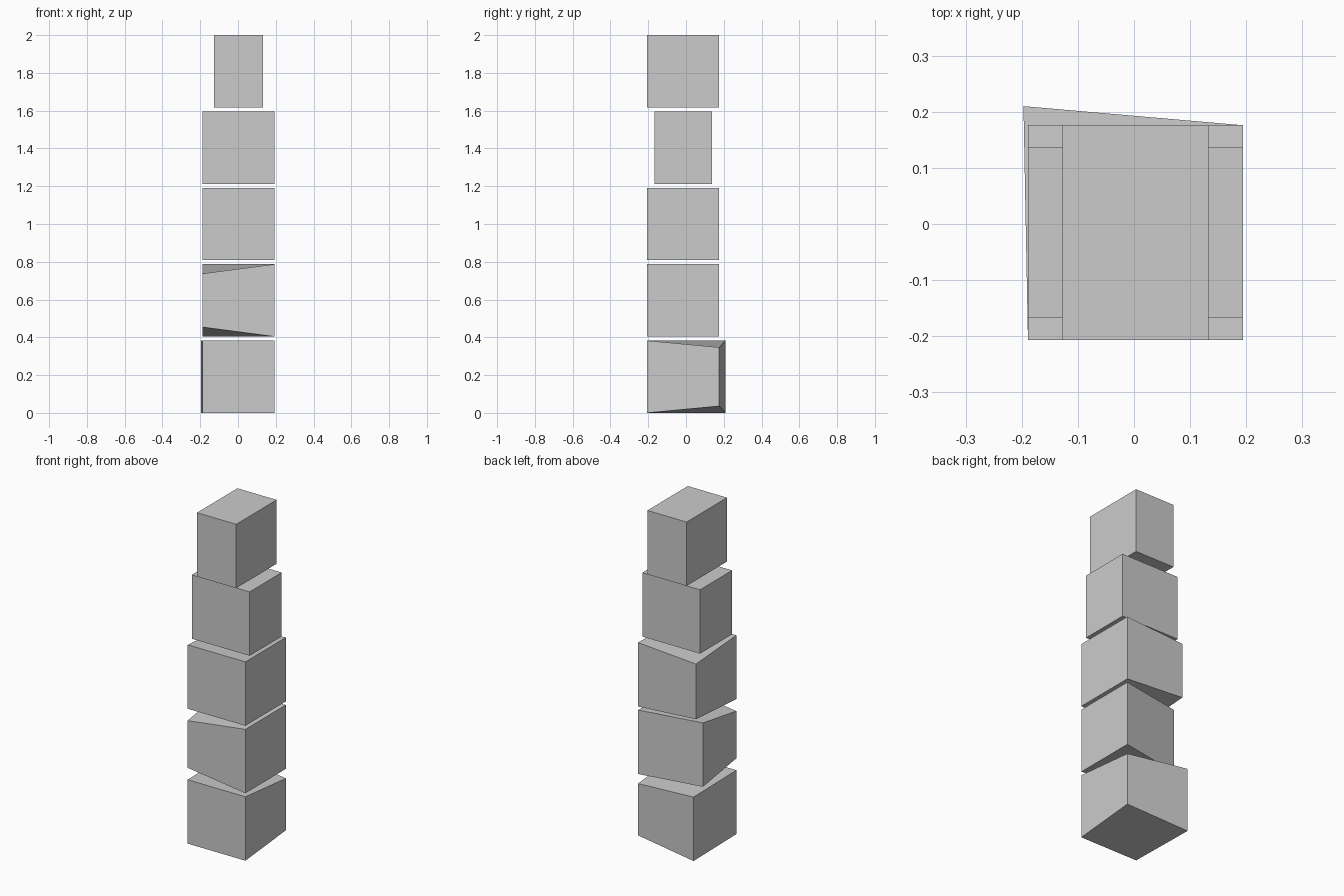
import bpy
import bmesh
from mathutils import Vector

if "Cube" in bpy.data.objects:
    bpy.data.objects.remove(bpy.data.objects["Cube"])

SIDE = 0.383       # block height
PITCH = 0.40425    # vertical spacing, leaves a thin gap between blocks
X = (-0.189, 0.194)
Y = (-0.207, 0.176)


def block(name, level, x=X, y=Y, upright_edits=None):
    """Box block; upright_edits maps an upright edge (right?, back?) to
    (dx, dy, inset), moving that edge and shortening it at both ends."""
    edits = upright_edits or {}
    z0 = level * PITCH
    centre = Vector(((x[0] + x[1]) / 2, (y[0] + y[1]) / 2, z0 + SIDE / 2))
    size = Vector((x[1] - x[0], y[1] - y[0], SIDE))
    bm = bmesh.new()
    bmesh.ops.create_cube(bm, size=1)
    for v in bm.verts:
        right, back, top = (c > 0 for c in v.co)
        dx, dy, inset = edits.get((right, back), (0, 0, 0))
        v.co = centre + v.co * size + Vector((dx, dy, -inset if top else inset))
    mesh = bpy.data.meshes.new(name)
    bm.to_mesh(mesh)
    bm.free()
    obj = bpy.data.objects.new(name, mesh)
    bpy.context.collection.objects.link(obj)
    return obj


# Bottom block: back-left edge flared out, back-right edge shortened
block("bottom_block", 0, upright_edits={
    (False, True): (-0.008, 0.034, 0),
    (True, True): (0, 0, 0.036)})

# Second block: front-left edge shortened, back-left edge pulled forward
block("second_block", 1, upright_edits={
    (False, False): (0, 0, 0.05),
    (False, True): (0, -0.067, 0)})

# Middle block: back-left edge shortened
block("middle_block", 2, upright_edits={(False, True): (0, 0, 0.026)})

# Fourth block: shallower front to back
block("fourth_block", 3, y=(-0.167, 0.137))

# Top block: narrower side to side
block("top_block", 4, x=(-0.127, 0.133))
